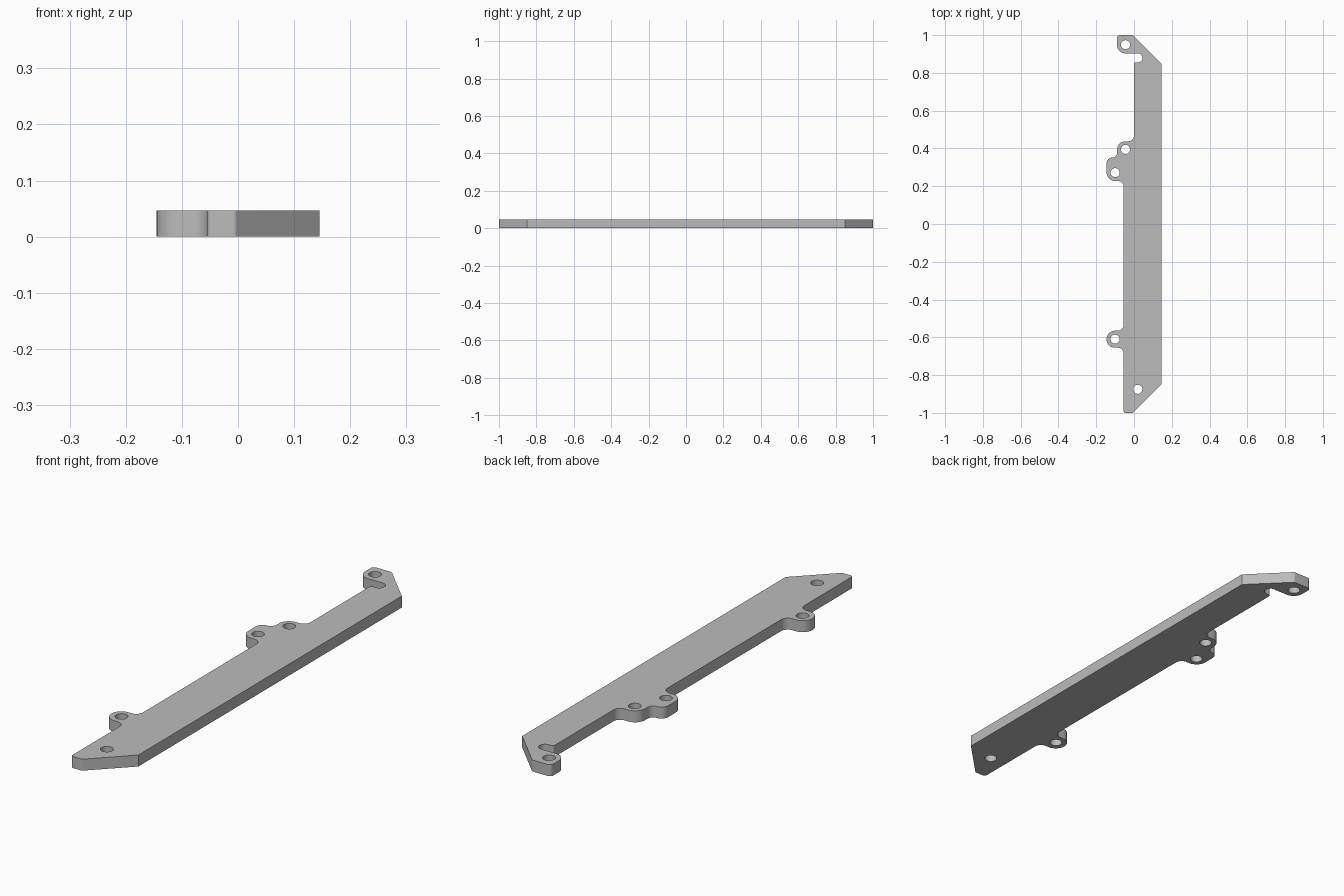
import bpy, bmesh, math
from mathutils import Vector

cube = bpy.data.objects.get("Cube")
if cube:
    bpy.data.objects.remove(cube)

THICK = 0.047
HOLE_R = 0.024


def rounded(points, steps=8):
    """Turn (x, y, radius) corners into a closed outline with filleted corners."""
    out = []
    for i, (x, y, r) in enumerate(points):
        p = Vector((x, y))
        if r == 0:
            out.append(p)
            continue
        a = (Vector(points[i - 1][:2]) - p).normalized()
        b = (Vector(points[(i + 1) % len(points)][:2]) - p).normalized()
        half = a.angle(b) / 2
        centre = p + (a + b).normalized() * (r / math.sin(half))
        start = p + a * (r / math.tan(half)) - centre
        end = p + b * (r / math.tan(half)) - centre
        total = math.atan2(start.x * end.y - start.y * end.x, start.dot(end))
        for k in range(steps + 1):
            t = total * k / steps
            c, s = math.cos(t), math.sin(t)
            out.append(centre + Vector((start.x * c - start.y * s,
                                        start.x * s + start.y * c)))
    return out


def circle(x, y, r=HOLE_R, n=32):
    return [Vector((x + r * math.cos(math.tau * k / n),
                    y + r * math.sin(math.tau * k / n))) for k in range(n)]


def add_loop(bm, pts):
    verts = [bm.verts.new((p.x, p.y, 0)) for p in pts]
    for i, v in enumerate(verts):
        bm.edges.new((verts[i - 1], v))


outline = rounded([
    # chamfered long side
    (-0.005, 1.0, 0.01), (0.145, 0.85, 0), (0.145, -0.85, 0), (-0.005, -1.0, 0.01),
    (-0.055, -1.0, 0.01),
    # front lug
    (-0.055, -0.655, 0.03), (-0.145, -0.655, 0.044),
    (-0.145, -0.565, 0.044), (-0.055, -0.565, 0.03),
    # stepped middle lug
    (-0.055, 0.228, 0.03), (-0.145, 0.228, 0.045), (-0.145, 0.352, 0.03),
    (-0.09, 0.352, 0.024), (-0.09, 0.438, 0.045), (0.0, 0.438, 0.03),
    # relief notch
    (0.0, 0.856, 0.008), (0.045, 0.856, 0.023), (0.045, 0.903, 0.023),
    # back hook
    (-0.09, 0.903, 0.045), (-0.09, 1.0, 0.015),
])

holes = [(-0.045, 0.949), (-0.045, 0.395), (-0.1, 0.272), (-0.1, -0.609), (0.02, -0.875)]

# flat profile with holes, raised to a plate
bm = bmesh.new()
add_loop(bm, outline)
for h in holes:
    add_loop(bm, circle(*h))
bmesh.ops.triangle_fill(bm, use_beauty=True, use_dissolve=False, edges=bm.edges[:])
ext = bmesh.ops.extrude_face_region(bm, geom=bm.faces[:], use_keep_orig=True)
top = [g for g in ext["geom"] if isinstance(g, bmesh.types.BMVert)]
bmesh.ops.translate(bm, verts=top, vec=(0, 0, THICK))
bmesh.ops.recalc_face_normals(bm, faces=bm.faces[:])
mesh = bpy.data.meshes.new("mounting_plate")
bm.to_mesh(mesh)
bm.free()

plate = bpy.data.objects.new("mounting_plate", mesh)
bpy.context.collection.objects.link(plate)

# plain grey
grey = bpy.data.materials.new("plain_grey")
grey.use_nodes = True
colour = (0.5, 0.5, 0.5, 1)
grey.diffuse_color = colour
grey.node_tree.nodes["Principled BSDF"].inputs["Base Color"].default_value = colour
mesh.materials.append(grey)

bpy.ops.object.select_all(action="DESELECT")
plate.select_set(True)
bpy.context.view_layer.objects.active = plate
bpy.ops.object.shade_smooth_by_angle(angle=math.radians(30))
